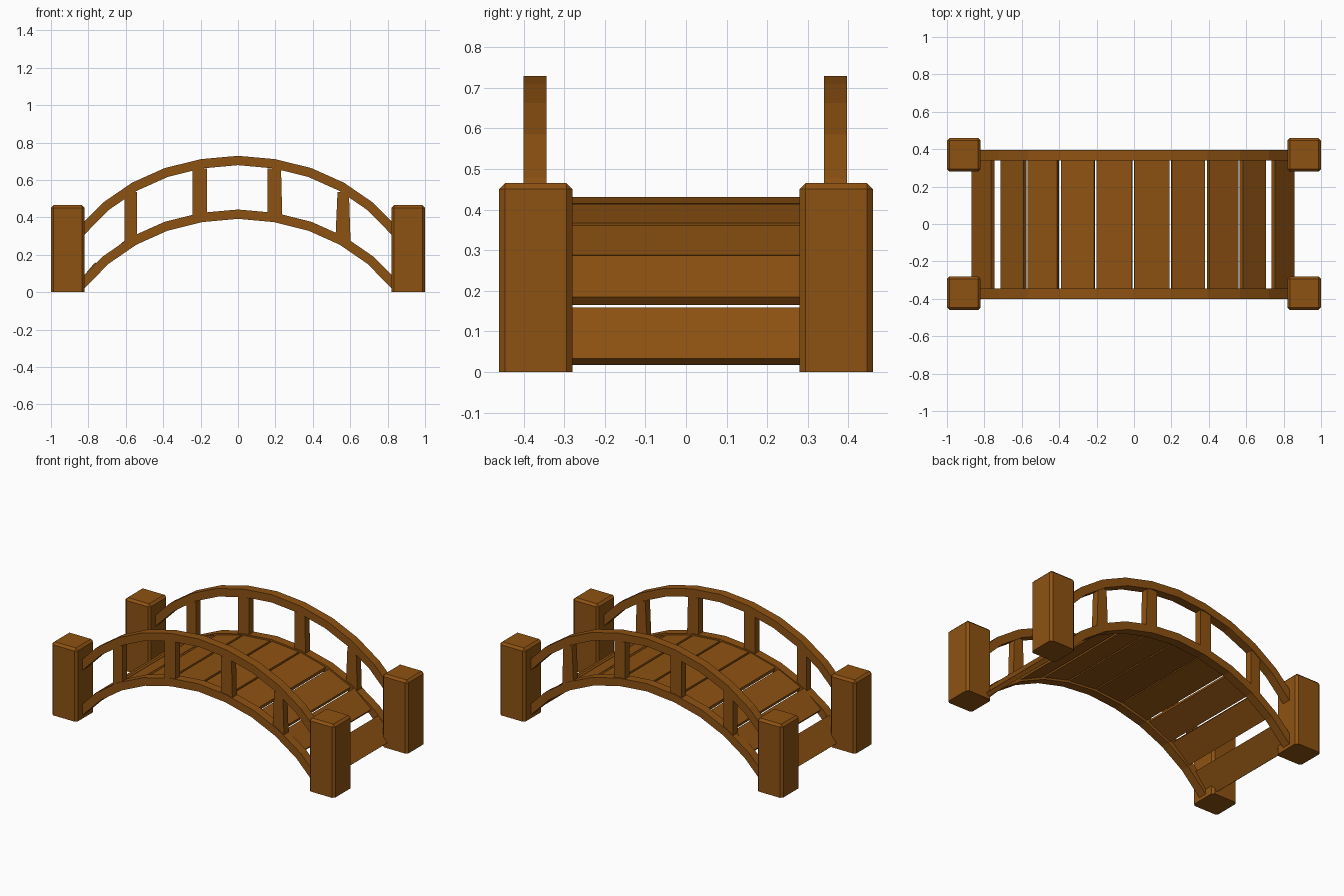
import bpy, bmesh, math
from mathutils import Matrix, Vector

if "Cube" in bpy.data.objects:
    bpy.data.objects.remove(bpy.data.objects["Cube"])

wood = bpy.data.materials.new("brown wood")
wood.diffuse_color = (0.27, 0.084, 0.006, 1)
wood.use_nodes = True
wood.node_tree.nodes["Principled BSDF"].inputs["Base Color"].default_value = wood.diffuse_color


def finish(name, bm):
    bmesh.ops.recalc_face_normals(bm, faces=bm.faces)
    me = bpy.data.meshes.new(name)
    bm.to_mesh(me)
    bm.free()
    me.materials.append(wood)
    ob = bpy.data.objects.new(name, me)
    bpy.context.collection.objects.link(ob)
    return ob


def box(name, loc, size, tilt=0.0, bevel=0.0):
    bm = bmesh.new()
    bmesh.ops.create_cube(bm, size=1)
    bmesh.ops.scale(bm, vec=size, verts=bm.verts)
    if bevel:
        # chamfer everything except the foot edges
        edges = [e for e in bm.edges if max(v.co.z for v in e.verts) > 0]
        bmesh.ops.bevel(bm, geom=edges, offset=bevel, segments=1, affect='EDGES')
    bm.transform(Matrix.Translation(loc) @ Matrix.Rotation(tilt, 4, 'Y'))
    return finish(name, bm)


def prism(name, outline, y0, y1):
    """Extrude an x/z outline from y0 to y1."""
    bm = bmesh.new()
    face = bm.faces.new([bm.verts.new((x, y0, z)) for x, z in outline])
    ext = bmesh.ops.extrude_face_region(bm, geom=[face])
    verts = [g for g in ext["geom"] if isinstance(g, bmesh.types.BMVert)]
    bmesh.ops.translate(bm, vec=(0, y1 - y0, 0), verts=verts)
    return finish(name, bm)


# faceted arch shared by stringers and handrails
half = [(0.2, 0.424), (0.393, 0.376), (0.567, 0.298), (0.723, 0.191), (0.87, 0.042)]
top = [(-x, z) for x, z in reversed(half)] + [(0, 0.442)] + half
slope = [math.radians(9.7 * (i - 5)) for i in range(11)]
low = [(x - 0.05 * math.sin(a), z - 0.05 * math.cos(a)) for (x, z), a in zip(top, slope)]
arch = top + low[::-1]

for side, s in (("front", -1), ("back", 1)):
    yc = s * 0.37 - 0.002
    prism(side + "_stringer", arch, yc - 0.028, yc + 0.028)
    prism(side + "_handrail", [(x, z + 0.287) for x, z in arch], yc - 0.028, yc + 0.028)

    # balusters: bottom left/right, top left/right, z range
    for i, (bl, br, tl, tr, z0, z1) in enumerate([
            (-0.607, -0.540, -0.607, -0.540, 0.262, 0.535),
            (-0.243, -0.165, -0.243, -0.165, 0.395, 0.66),
            (0.157, 0.237, 0.157, 0.230, 0.395, 0.66),
            (0.520, 0.602, 0.532, 0.593, 0.262, 0.535)]):
        prism(f"{side}_baluster_{i + 1}", [(bl, z0), (br, z0), (tr, z1), (tl, z1)],
              yc - 0.023, yc + 0.023)

    # corner posts
    for end, e in (("left", -1), ("right", 1)):
        box(f"{side}_{end}_post", (e * 0.91, s * 0.37, 0.2325), (0.18, 0.18, 0.465), bevel=0.014)

# deck planks following the arch
planks = [(0.100, 0.410, 5, 0.190), (0.294, 0.378, 15, 0.183), (0.480, 0.313, 25, 0.172),
          (0.640, 0.226, 40, 0.160), (0.802, 0.088, 50, 0.163)]
for e, end in ((-1, "left"), (1, "right")):
    for i, (x, z, a, length) in enumerate(planks):
        box(f"{end}_plank_{i + 1}", (e * x - 0.005, 0, z), (length, 0.71, 0.026),
            tilt=e * math.radians(a))
